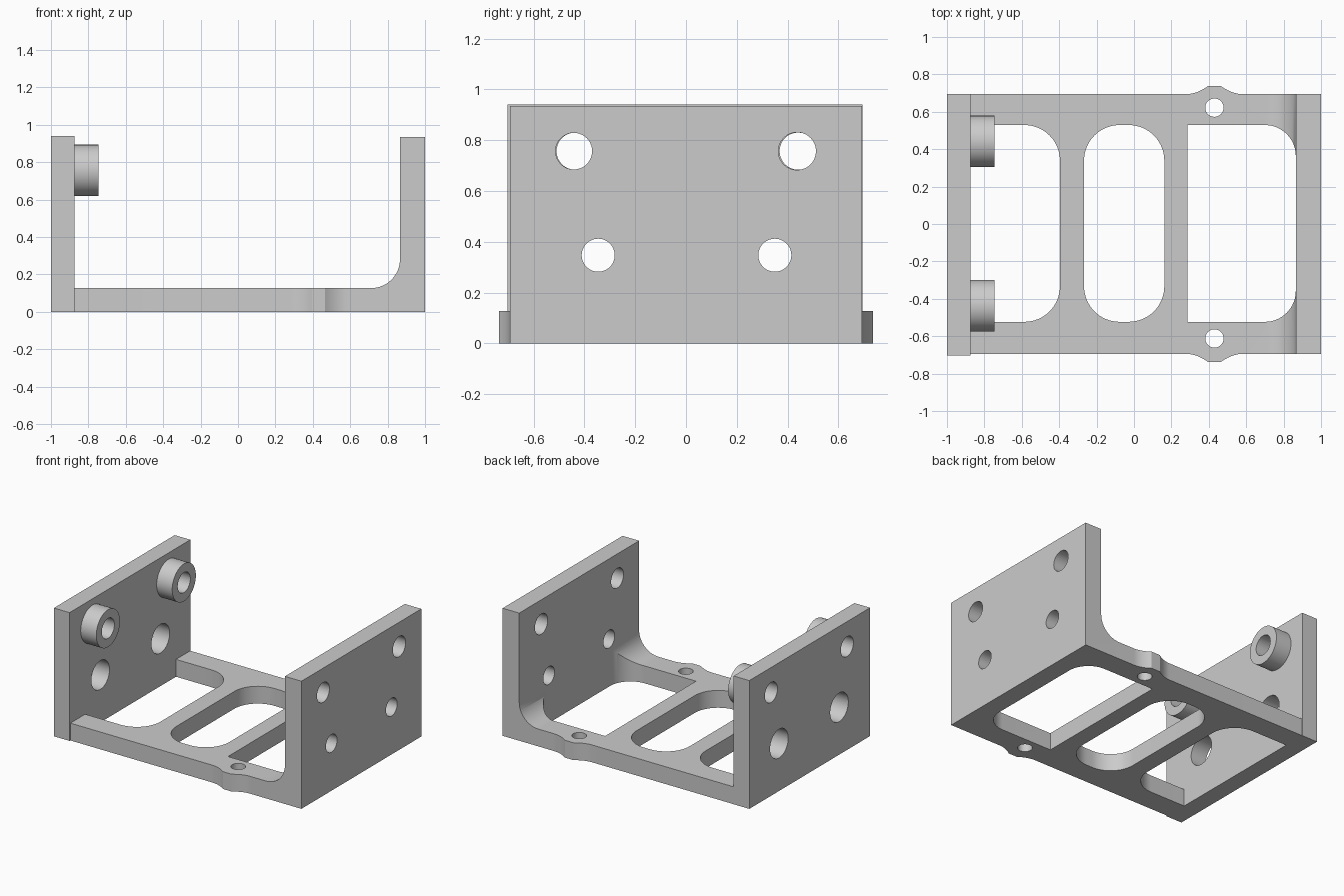
import bpy, bmesh
from math import sin, cos, pi

if "Cube" in bpy.data.objects:
    bpy.data.objects.remove(bpy.data.objects["Cube"])

grey = bpy.data.materials.new("plain grey")
grey.use_nodes = True
colour = (0.6, 0.6, 0.6, 1)
grey.diffuse_color = colour
grey.node_tree.nodes["Principled BSDF"].inputs["Base Color"].default_value = colour

PLACE = {"X": lambda a, b, t: (t, a, b),
         "Y": lambda a, b, t: (a, t, b),
         "Z": lambda a, b, t: (a, b, t)}


def arc(cx, cy, r, start, end, n=16):
    """Points along an arc, angles in quarter turns."""
    angles = [(start + (end - start) * i / n) * pi / 2 for i in range(n + 1)]
    return [(cx + r * cos(a), cy + r * sin(a)) for a in angles]


def circle(cx, cy, r):
    return arc(cx, cy, r, 0, 4, 64)[:-1]


def window(x0, x1, y0, y1, r_left, r_right):
    """Rectangle with its own corner radius at each end; zero is sharp."""
    points = []
    corners = [(x1, y1, -1, -1, r_right), (x0, y1, 1, -1, r_left),
               (x0, y0, 1, 1, r_left), (x1, y0, -1, 1, r_right)]
    for q, (x, y, sx, sy, r) in enumerate(corners):
        points += arc(x + sx * r, y + sy * r, r, q, q + 1) if r else [(x, y)]
    return points


def prism(name, outline, axis, t0, t1):
    """Extrude a flat outline along an axis."""
    bm = bmesh.new()
    face = bm.faces.new([bm.verts.new(PLACE[axis](a, b, t0)) for a, b in outline])
    top = bmesh.ops.extrude_face_region(bm, geom=[face])["geom"]
    shift = PLACE[axis](0, 0, t1 - t0)
    bmesh.ops.translate(bm, vec=shift, verts=[v for v in top if isinstance(v, bmesh.types.BMVert)])
    bmesh.ops.recalc_face_normals(bm, faces=bm.faces)
    mesh = bpy.data.meshes.new(name)
    bm.to_mesh(mesh)
    bm.free()
    mesh.materials.append(grey)
    obj = bpy.data.objects.new(name, mesh)
    bpy.context.collection.objects.link(obj)
    return obj


def combine(body, tools, operation):
    """Apply each tool to the body, then discard the tools."""
    for tool in tools:
        mod = body.modifiers.new("cut", "BOOLEAN")
        mod.operation, mod.object, mod.solver = operation, tool, "EXACT"
    depsgraph = bpy.context.evaluated_depsgraph_get()
    mesh = bpy.data.meshes.new_from_object(body.evaluated_get(depsgraph))
    body.modifiers.clear()
    body.data = mesh
    for tool in tools:
        bpy.data.objects.remove(tool)


def smooth(obj):
    bpy.ops.object.select_all(action="DESELECT")
    obj.select_set(True)
    bpy.context.view_layer.objects.active = obj
    bpy.ops.object.shade_smooth_by_angle(angle=pi / 6)


FLOOR = 0.127
EDGE = 0.694
WALL = 0.866
PLATE = -0.873

# Floor and left wall as one L-shaped profile with an inner fillet
fillet = 0.155
profile = [(PLATE, 0), (1, 0), (1, 0.935), (WALL, 0.935)]
profile += arc(WALL - fillet, FLOOR + fillet, fillet, 0, -1)
profile += [(PLATE, FLOOR)]
bracket = prism("floor_and_left_wall", profile, "Y", -EDGE, EDGE)

# Flared ears around the floor screw holes
ear_x, ear_y = 0.43, 0.737
flare = [(0.155 - 0.12 * i / 10, EDGE + (ear_y - EDGE) * (i / 10) ** 2) for i in range(11)]
half = [(0.155, 0.6)] + flare
ear = [(ear_x + d, y) for d, y in half] + [(ear_x - d, y) for d, y in reversed(half)]
ears = [prism("ear", [(x, s * y) for x, y in ear], "Z", 0, FLOOR) for s in (1, -1)]
combine(bracket, ears, "UNION")

# Floor windows, floor screw holes and left wall holes
low, high = -0.523, 0.529
cutters = [prism("cutter", shape, "Z", -0.1, 0.4) for shape in (
    window(PLATE - 0.05, -0.396, low, high, 0, 0.19),
    window(-0.267, 0.162, low, high, 0.19, 0.19),
    window(0.285, WALL - 0.001, low, high, 0, 0.165),
    circle(ear_x, 0.622, 0.049),
    circle(ear_x, -0.612, 0.049))]
cutters += [prism("cutter", circle(y, z, r), "X", 0.8, 1.1) for y, z, r in (
    (-0.442, 0.757, 0.072), (0.438, 0.757, 0.074),
    (-0.346, 0.347, 0.065), (0.35, 0.347, 0.065))]
combine(bracket, cutters, "DIFFERENCE")
smooth(bracket)

# Right wall with two raised bosses and two large lower holes
wall = prism("right_wall", window(-0.703, 0.695, 0, 0.94, 0, 0), "X", -1, PLATE)
boss_y = (-0.437, 0.442)
bosses = [prism("boss", circle(y, 0.757, 0.137), "X", PLATE - 0.05, -0.747) for y in boss_y]
combine(wall, bosses, "UNION")
holes = [prism("cutter", circle(y, 0.757, 0.073), "X", -1.1, -0.7) for y in boss_y]
holes += [prism("cutter", circle(y, 0.347, 0.105), "X", -1.1, -0.7) for y in (-0.346, 0.35)]
combine(wall, holes, "DIFFERENCE")
smooth(wall)
